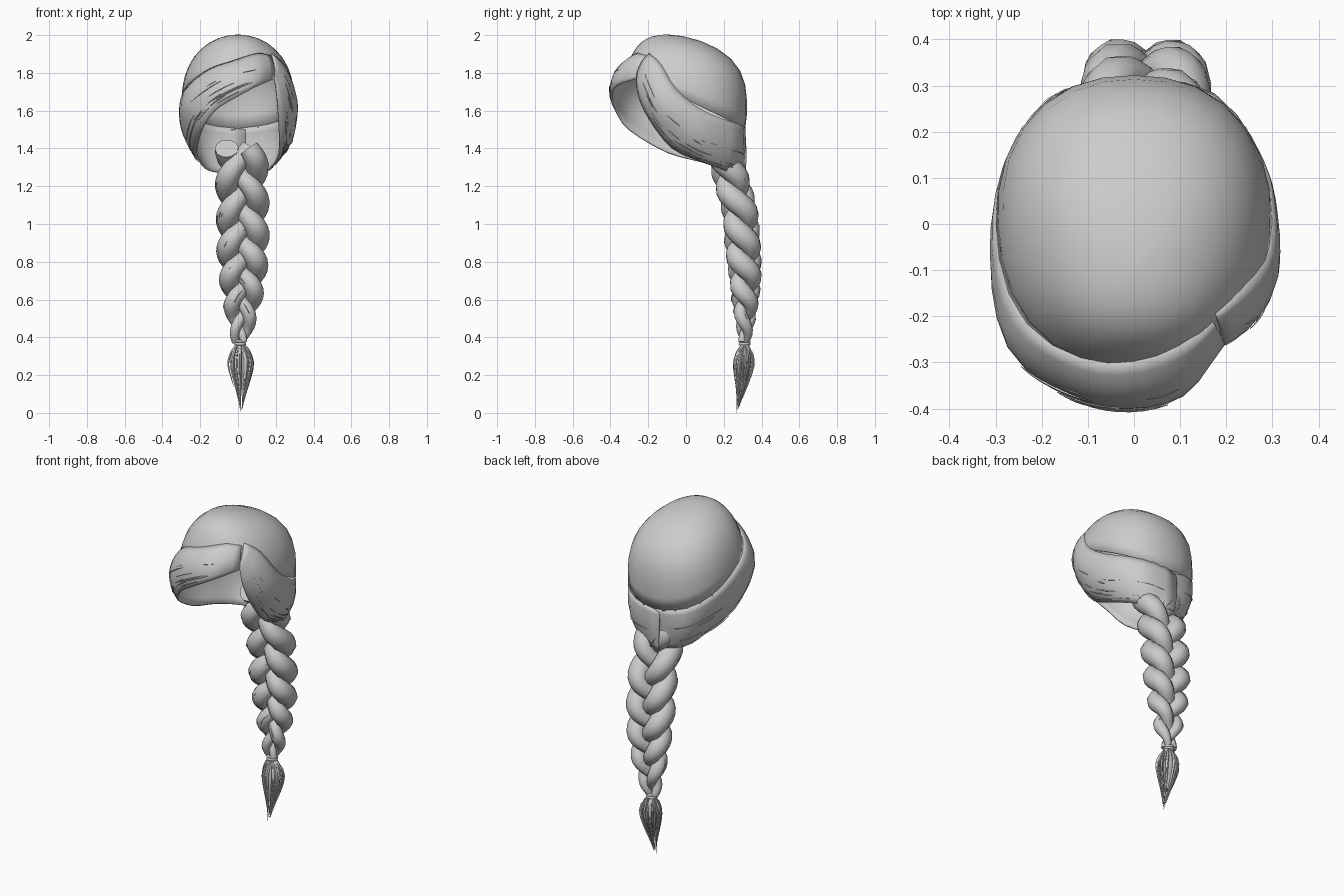
import bpy, bmesh, math, random
from mathutils import Vector as V

if "Cube" in bpy.data.objects:
    bpy.data.objects.remove(bpy.data.objects["Cube"])

random.seed(4)
TAU = math.tau


def finish(name, bm, thick=0, angle=50):
    bmesh.ops.recalc_face_normals(bm, faces=bm.faces)
    me = bpy.data.meshes.new(name)
    bm.to_mesh(me)
    bm.free()
    ob = bpy.data.objects.new(name, me)
    bpy.context.collection.objects.link(ob)
    if thick:
        mod = ob.modifiers.new("thickness", 'SOLIDIFY')
        mod.thickness, mod.offset = thick, 0
    bpy.ops.object.select_all(action='DESELECT')
    bpy.context.view_layer.objects.active = ob
    ob.select_set(True)
    bpy.ops.object.shade_smooth_by_angle(angle=math.radians(angle))
    return ob


def spline(pts, u):
    # Catmull-Rom point at u in 0..1
    n = len(pts) - 1
    f = min(max(u, 0), 1) * n
    i = min(int(f), n - 1)
    t = f - i
    b, c = pts[i], pts[i + 1]
    a = pts[i - 1] if i else b * 2 - c
    d = pts[i + 2] if i + 2 <= n else c * 2 - b
    return 0.5 * (b * 2 + (c - a) * t + (a * 2 - b * 5 + c * 4 - d) * t ** 2
                  + (b * 3 - a - c * 3 + d) * t ** 3)


def skin(bm, rings, closed, cap=False):
    rows = [[bm.verts.new(p) for p in r] for r in rings]
    n = len(rows[0])
    for a, b in zip(rows, rows[1:]):
        for i in range(n if closed else n - 1):
            j = (i + 1) % n
            bm.faces.new((a[i], a[j], b[j], b[i]))
    if cap:
        bm.faces.new(rows[0])
        bm.faces.new(rows[-1])
    return rows


def tube(bm, path, radii, sides):
    rings = []
    for i, p in enumerate(path):
        t = (path[min(i + 1, len(path) - 1)] - path[max(i - 1, 0)]).normalized()
        ref = V((0, 1, 0)) if abs(t.y) < 0.9 else V((0, 0, 1))
        s = t.cross(ref).normalized()
        w = s.cross(t)
        rings.append([p + radii[i] * (s * math.cos(TAU * k / sides) + w * math.sin(TAU * k / sides))
                      for k in range(sides)])
    skin(bm, rings, True, True)


def dome_point(a, t, scale=1.0):
    # Point on the scalp: plan angle a (0 = front), relative height t
    s, c = math.sin(a), math.cos(a)
    f = scale * math.sqrt(max(0, 1 - abs(t) ** 2.5)) / (abs(s) ** 2.25 + abs(c) ** 2.25) ** (1 / 2.25)
    ry = .345 if c > 0 else .32
    return V((.297 * f * s, -ry * f * c - .1 * t ** 4, 1.62 + .38 * t))


def snap(p):
    # Press a band's upper edge onto the scalp
    t = (p.z - 1.62) / .38
    y = p.y + .1 * t ** 4
    return dome_point(math.atan2(p.x / .297, -y / (.345 if y < 0 else .32)), t, .995)


# Smooth scalp dome, its rim high at the front and low at the back
bm = bmesh.new()
rings = []
for k in range(10):
    ring = []
    for i in range(28):
        a = TAU * i / 28
        edge = math.asin((0.04 + 0.16 * math.cos(a)) / 0.38)
        ring.append(dome_point(a, math.sin(edge + (math.pi / 2 - edge) * min(k / 9, 0.985))))
    rings.append(ring)
bm.faces.new(skin(bm, rings, True)[-1])
finish("scalp_dome", bm, 0.006)

# Swept bands: each station is (upper edge, middle, lower edge)
left = [((.16, -.20, 1.89), (.19, -.25, 1.83), (.19, -.26, 1.77)),
        ((.10, -.27, 1.90), (.11, -.345, 1.82), (.10, -.37, 1.73)),
        ((-.03, -.30, 1.86), (-.02, -.38, 1.79), (-.01, -.395, 1.67)),
        ((-.15, -.28, 1.82), (-.15, -.355, 1.73), (-.12, -.37, 1.60)),
        ((-.25, -.20, 1.75), (-.27, -.265, 1.63), (-.19, -.30, 1.50)),
        ((-.29, -.03, 1.68), (-.30, -.09, 1.53), (-.22, -.10, 1.38)),
        ((-.27, .13, 1.60), (-.27, .09, 1.46), (-.20, .08, 1.33)),
        ((-.17, .27, 1.53), (-.17, .27, 1.40), (-.14, .23, 1.28)),
        ((.04, .32, 1.50), (.04, .30, 1.38), (.03, .295, 1.26))]
right = [((.16, -.18, 1.90), (.19, -.23, 1.86), (.19, -.26, 1.79)),
         ((.24, -.13, 1.84), (.26, -.20, 1.76), (.205, -.25, 1.68)),
         ((.29, -.05, 1.71), (.302, -.13, 1.62), (.215, -.19, 1.55)),
         ((.295, .06, 1.62), (.30, -.02, 1.52), (.22, -.07, 1.40)),
         ((.27, .16, 1.57), (.275, .10, 1.44), (.20, .09, 1.33)),
         ((.17, .275, 1.53), (.17, .275, 1.40), (.14, .23, 1.28)),
         ((-.04, .325, 1.50), (-.04, .315, 1.38), (-.03, .31, 1.26))]


def band_point(st, u, v):
    a, b, c = (spline([V(s[k]) for s in st], u) for k in range(3))
    return snap(a) * (2 * (v - .5) * (v - 1)) + b * (4 * v * (1 - v)) + c * (2 * v * (v - .5))


for name, st in (("left_swept_fringe", left), ("right_side_band", right)):
    bm = bmesh.new()
    n = (len(st) - 1) * 3
    skin(bm, [[band_point(st, i / n, j / 8) for j in range(9)] for i in range(n + 1)], False)
    finish(name, bm, 0.01)
    # Fine loose hairs following the band
    bm = bmesh.new()
    for k in range(22):
        v = random.choice((random.uniform(.4, .95), random.uniform(.8, 1.0)))
        u0 = random.uniform(.1, .8)
        u1 = min(1, u0 + random.uniform(.06, .2))
        lift = random.uniform(.004, .009)
        path = []
        for i in range(8):
            p = band_point(st, u0 + (u1 - u0) * i / 7, v)
            path.append(p + (p - V((0, 0, 1.6))).normalized() * lift)
        tube(bm, path, [.0025 * math.sin(math.pi * (i + .4) / 7.8) + .0004 for i in range(8)], 4)
    finish(name + "_loose_hairs", bm)

# Three-strand braid hanging from the nape
spine = [V(p) for p in ((.02, .20, 1.40), (.02, .24, 1.235), (.025, .285, 1.065), (.025, .30, .895),
                        (.025, .313, .725), (.022, .315, .555), (.012, .31, .375))]
for k in range(3):
    def strand(s):
        th = TAU * (1.65 * s + .4 * s * s) + TAU * k / 3 + .5
        w = 1 if s < .45 else 1 - .68 * ((s - .45) / .55) ** 2.1
        return spline(spine, s) + V((.08 * w * math.sin(th), -.042 * w * math.sin(2 * th), 0)), w, th
    bm = bmesh.new()
    pts = [strand(i / 54) for i in range(55)]
    tube(bm, [p[0] for p in pts], [p[1] * (.05 + .013 * math.sin(p[2]) ** 2) for p in pts], 10)
    finish("braid_strand_%d" % (k + 1), bm)
    # Stray hairs lying on the strand
    bm = bmesh.new()
    for j in range(12):
        s0, ang = random.uniform(.05, .85), random.uniform(0, TAU)
        path = []
        for i in range(7):
            p, w, th = strand(s0 + i * .011)
            r = w * (.052 + .013 * math.sin(th) ** 2)
            path.append(p + V((math.cos(ang) * r, math.sin(ang) * r, 0)))
        tube(bm, path, [.0006, .002, .003, .003, .003, .002, .0006], 4)
    finish("braid_stray_hairs_%d" % (k + 1), bm)

# Hair tie
for z in (.365, .38):
    bpy.ops.mesh.primitive_torus_add(major_radius=.024, minor_radius=.008, major_segments=16,
                                     minor_segments=8, location=(.012, .31, z))
    bpy.context.object.name = "hair_tie"
    bpy.ops.object.shade_smooth()

# Tassel: slim core with thin tapering hairs around it
prof = [V((.018, .375, 0)), V((.048, .32, 0)), V((.064, .26, 0)), V((.050, .19, 0)),
        V((.030, .12, 0)), V((.014, .06, 0)), V((.004, 0, 0))]


def axis(z):
    f = 1 - z / .375
    return V((.012 + .004 * f, .31 - .042 * f * f, z))


bm = bmesh.new()
rings = [[axis(p.y) + V((math.cos(TAU * i / 14), math.sin(TAU * i / 14) * .75, 0)) * p.x * .75
          for i in range(14)] for p in prof[:-2]]
skin(bm, rings, True, True)
finish("tassel_core", bm)
bm = bmesh.new()
for k in range(56):
    a, q = random.uniform(0, TAU), random.uniform(.75, 1.15)
    end = 1.0 if k == 0 else random.uniform(.55, .95)
    path = []
    for i in range(10):
        p = spline(prof, end * i / 9)
        path.append(axis(max(p.y, 0)) + V((math.cos(a), math.sin(a) * .75, 0)) * p.x * (q if i > 1 else .9))
    tube(bm, path, [.004, .005, .006, .006, .0055, .005, .004, .003, .002, .0006], 5)
finish("tassel_hairs", bm)
